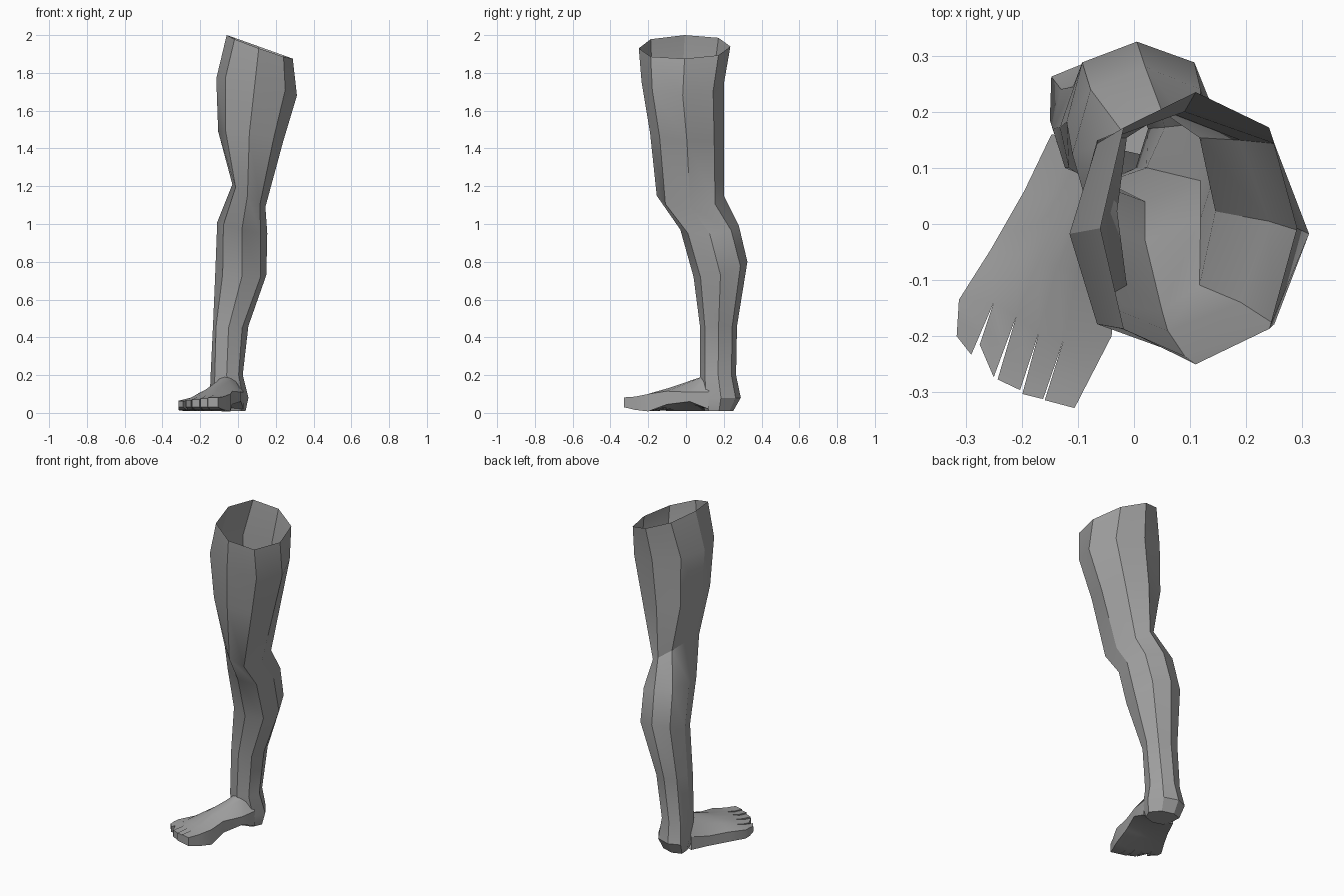
import bpy, bmesh, math
from mathutils import Vector

if "Cube" in bpy.data.objects:
    bpy.data.objects.remove(bpy.data.objects["Cube"])

skin = bpy.data.materials.new("grey clay")
skin.diffuse_color = (0.36, 0.36, 0.36, 1)
skin.use_nodes = True
skin.node_tree.nodes["Principled BSDF"].inputs["Base Color"].default_value = skin.diffuse_color


def finish(name, bm):
    bmesh.ops.remove_doubles(bm, verts=bm.verts, dist=0.0005)
    bmesh.ops.recalc_face_normals(bm, faces=bm.faces)
    mesh = bpy.data.meshes.new(name)
    bm.to_mesh(mesh)
    bm.free()
    mesh.materials.append(skin)
    ob = bpy.data.objects.new(name, mesh)
    bpy.context.collection.objects.link(ob)
    bpy.ops.object.select_all(action='DESELECT')
    ob.select_set(True)
    bpy.context.view_layer.objects.active = ob
    bpy.ops.object.shade_smooth_by_angle(angle=math.radians(30))
    return ob


def loft(bm, rings):
    loops = [[bm.verts.new(p) for p in r] for r in rings]
    for a, b in zip(loops, loops[1:]):
        for i in range(len(a)):
            j = (i + 1) % len(a)
            bm.faces.new((a[i], a[j], b[j], b[i]))
    return loops


def octagon(x0, x1, y0, y1, xf, xb, zl, zr, zf, zb):
    """Eight-sided section from its left, right, front and back points."""
    ym = (y0 + y1) / 2
    c = Vector(((x0 + x1) / 2, ym, (zl + zr) / 2))
    main = [Vector((x0, ym, zl)), Vector((xf, y0, zf)),
            Vector((x1, ym, zr)), Vector((xb, y1, zb))]
    pts = []
    for i, p in enumerate(main):
        q = main[(i + 1) % 4]
        d = c + ((p - c) + (q - c)) * 0.74
        pts += [p, d]
    return pts


# Leg tube, open at the thigh and closed under the heel
# left x, right x, front y, back y, front-edge x, back-edge x, z: left, right, front, back
sections = [
    (-.06, .29, -.25, .235, .11, .11, 2.0, 1.875, 1.93, 1.94),
    (-.115, .312, -.235, .20, .09, .09, 1.77, 1.68, 1.75, 1.74),
    (-.105, .24, -.19, .20, .06, .06, 1.49, 1.44, 1.48, 1.45),
    (-.03, .145, -.155, .20, .05, .05, 1.21, 1.09, 1.15, 1.15),
    (-.11, .155, -.03, .28, .02, .02, 1.01, .95, .97, .99),
    (-.12, .15, .04, .325, .02, .005, .75, .73, .72, .80),
    (-.132, .055, .075, .27, -.05, -.04, .47, .46, .45, .46),
    (-.145, .025, .075, .265, -.06, -.07, .20, .20, .20, .20),
    (-.15, .055, .08, .29, -.05, -.08, .08, .08, .08, .08),
    (-.13, .04, .10, .25, -.05, -.08, .01, .01, .01, .01),
]
bm = bmesh.new()
loops = loft(bm, [octagon(*s) for s in sections])
bm.faces.new(loops[-1])
finish("leg", bm)

# Foot: stations run from the ankle to the ball, each from outer to inner edge
ball = [(-.312, -.135), (-.25, -.14), (-.21, -.165), (-.17, -.195), (-.125, -.205), (-.04, -.2)]
share = [0, .22, .38, .53, .69, 1]


def section(outer, inner, top, bottom, hump, line=None):
    upper, lower = [], []
    for i, t in enumerate(share):
        x, y = line[i] if line else Vector(outer).lerp(Vector(inner), t)
        upper.append(Vector((x, y, top[0] + (top[1] - top[0]) * t + hump * math.sin(math.pi * t))))
        lower.append(Vector((x, y, bottom[0] + (bottom[1] - bottom[0]) * t)))
    return upper, lower


stations = [
    section((-.147, .16), (.03, .12), (.09, .11), (.01, .02), .11),
    section((-.195, .06), (.015, .02), (.07, .11), (.01, .06), .085),
    section((-.255, -.045), (-.03, -.10), (.07, .115), (.01, .045), .04),
    section(None, None, (.065, .10), (.012, .008), .012, ball),
]
bm = bmesh.new()
loft(bm, [u + l[::-1] for u, l in stations])

# Toes: wedges growing from the ball, with narrow gaps between the tips
tips = [((-.316, -.20), (-.29, -.233)), ((-.275, -.215), (-.25, -.273)),
        ((-.243, -.277), (-.203, -.296)), ((-.199, -.303), (-.162, -.312)),
        ((-.159, -.314), (-.106, -.328))]
upper, lower = stations[-1]
for i, (a, b) in enumerate(tips):
    zt = .062 + .005 * i
    base = [upper[i], upper[i + 1], lower[i + 1], lower[i]]
    mid_a, mid_b = [Vector(p) * .55 + upper[k].xy * .45 for p, k in ((a, i), (b, i + 1))]
    middle = [(*mid_a, zt + .004), (*mid_b, zt + .004), (*mid_b, .016), (*mid_a, .016)]
    tip = [(*a, zt), (*b, zt), (*b, .03), (*a, .03)]
    ends = loft(bm, [base, middle, tip])
    bm.faces.new(ends[-1])
finish("foot", bm)
